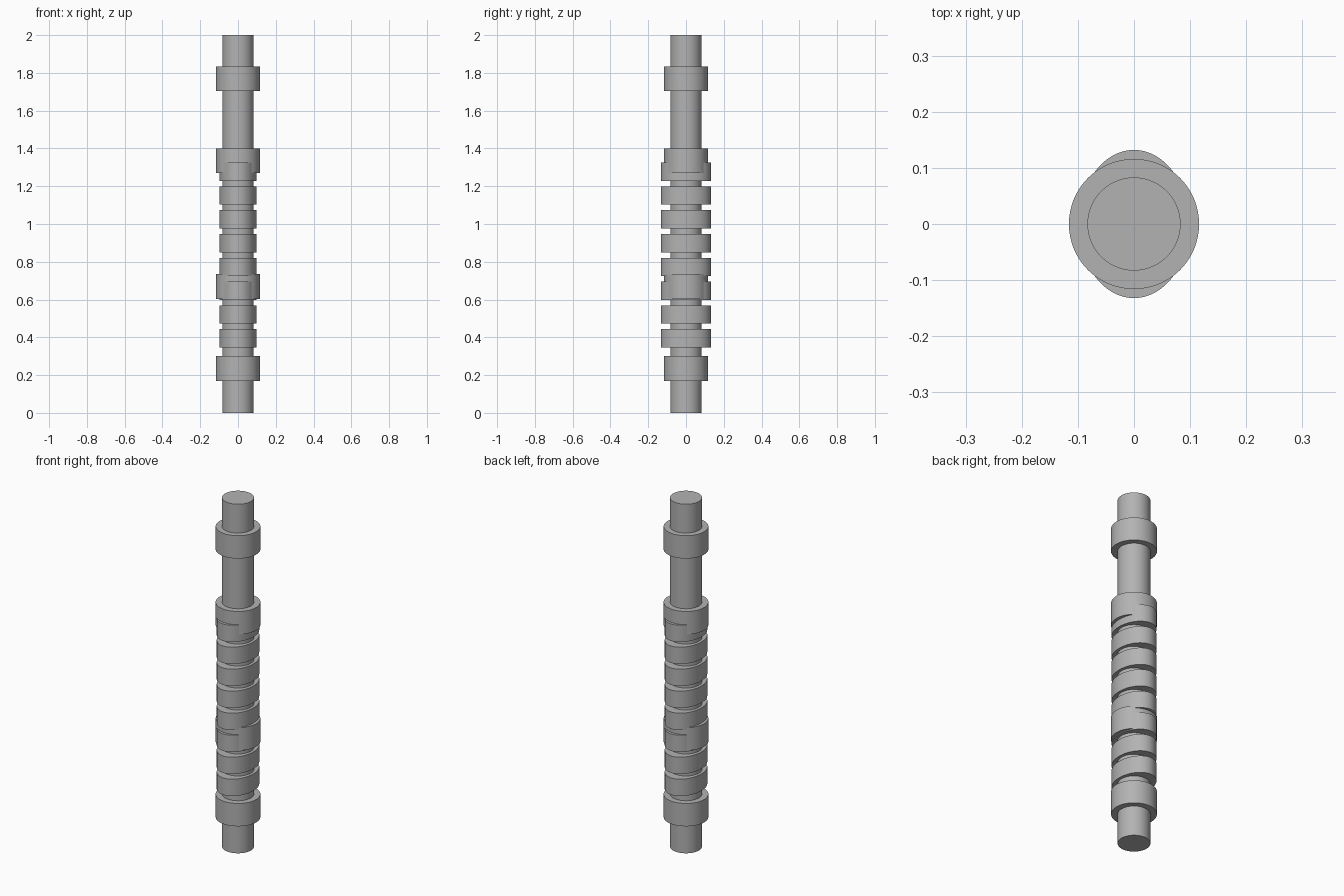
import bpy

cube = bpy.data.objects.get("Cube")
if cube:
    bpy.data.objects.remove(cube, do_unlink=True)

# One plain grey metal
grey = bpy.data.materials.new("grey_metal")
grey.use_nodes = True
colour = (0.45, 0.45, 0.45, 1)
grey.diffuse_color = colour
grey.node_tree.nodes["Principled BSDF"].inputs["Base Color"].default_value = colour


def disc(name, bottom, top, rx, ry):
    """Upright elliptical cylinder between two heights."""
    bpy.ops.mesh.primitive_cylinder_add(
        vertices=96, radius=1, depth=1, location=(0, 0, (bottom + top) / 2))
    ob = bpy.context.object
    ob.name = name
    ob.scale = (rx, ry, top - bottom)
    bpy.ops.object.transform_apply(location=False, rotation=False, scale=True)
    ob.data.materials.append(grey)
    bpy.ops.object.shade_smooth_by_angle(angle=0.6)
    return ob


# Central shaft
disc("shaft", 0, 2, 0.083, 0.083)

# Round bearing collars
for i, z in enumerate((0.17, 0.604, 1.27, 1.704)):
    disc(f"bearing_collar_{i + 1}", z, z + 0.131, 0.116, 0.116)

# Evenly spaced oval cam lobes
for i in range(8):
    z = 0.346 + i * 0.126
    disc(f"cam_lobe_{i + 1}", z, z + 0.097, 0.0985, 0.132)
